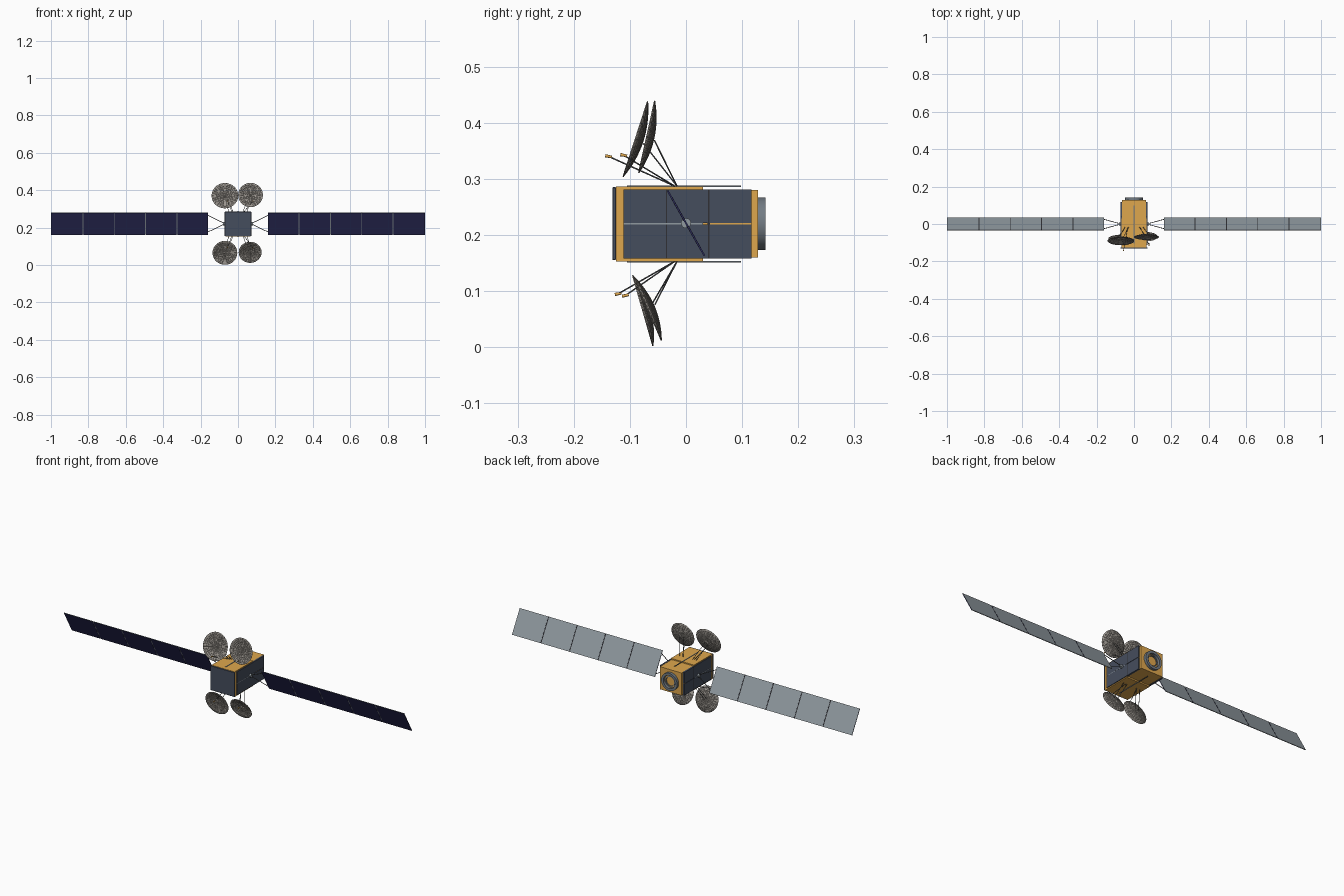
import bpy, bmesh, math
from mathutils import Vector, Matrix

if "Cube" in bpy.data.objects:
    bpy.data.objects.remove(bpy.data.objects["Cube"])


def material(name, rgb):
    m = bpy.data.materials.new(name)
    m.use_nodes = True
    m.diffuse_color = (*rgb, 1)
    m.node_tree.nodes["Principled BSDF"].inputs["Base Color"].default_value = (*rgb, 1)
    return m


GOLD = material("gold foil", (0.74, 0.39, 0.075))
SLATE = material("slate radiator", (0.06, 0.075, 0.11))
NAVY = material("navy solar cell", (0.026, 0.026, 0.11))
GREY = material("panel grey", (0.28, 0.32, 0.35))
STEEL = material("ring steel", (0.17, 0.2, 0.23))
STRUT = material("strut grey", (0.1, 0.105, 0.11))
DARK = material("dark seam", (0.03, 0.03, 0.035))
MESH = material("dish grey", (0.33, 0.305, 0.275))


def add(name, bm, *mats):
    me = bpy.data.meshes.new(name)
    bm.to_mesh(me)
    bm.free()
    ob = bpy.data.objects.new(name, me)
    bpy.context.collection.objects.link(ob)
    for m in mats:
        me.materials.append(m)
    return ob


def box(name, lo, hi, mat, bevel=0):
    lo, hi = Vector(lo), Vector(hi)
    bm = bmesh.new()
    bmesh.ops.create_cube(bm, size=1, matrix=Matrix.Translation((lo + hi) / 2) @ Matrix.Diagonal((*(hi - lo), 1)))
    if bevel:
        bmesh.ops.bevel(bm, geom=bm.edges[:], offset=bevel, segments=1, affect='EDGES')
    return add(name, bm, mat)


def rod(name, a, b, r, mat, r2=None, sides=8):
    a, b = Vector(a), Vector(b)
    turn = (b - a).to_track_quat('Z', 'Y').to_matrix().to_4x4()
    bm = bmesh.new()
    bmesh.ops.create_cone(bm, cap_ends=True, segments=sides, radius1=r, radius2=r if r2 is None else r2,
                          depth=(b - a).length, matrix=Matrix.Translation((a + b) / 2) @ turn)
    ob = add(name, bm, mat)
    smooth(ob)
    return ob


def lathe(name, profile, mat, matrix, steps=32):
    bm = bmesh.new()
    vs = [bm.verts.new((r, 0, z)) for r, z in profile]
    es = [bm.edges.new(p) for p in zip(vs, vs[1:])]
    bmesh.ops.spin(bm, geom=vs + es, cent=(0, 0, 0), axis=(0, 0, 1), angle=math.tau, steps=steps)
    bmesh.ops.remove_doubles(bm, verts=bm.verts[:], dist=1e-5)
    bmesh.ops.recalc_face_normals(bm, faces=bm.faces[:])
    bm.transform(matrix)
    return add(name, bm, mat)


def smooth(ob):
    bpy.ops.object.select_all(action='DESELECT')
    ob.select_set(True)
    bpy.context.view_layer.objects.active = ob
    bpy.ops.object.shade_smooth_by_angle(angle=math.radians(50))


MID = 0.22

# Body: foil box, narrower rear bay, front radiator
box("body_front", (-0.068, -0.125, 0.153), (0.068, 0.03, 0.286), GOLD)
box("body_rear", (-0.064, 0.03, 0.16), (0.064, 0.128, 0.28), GOLD)
box("front_radiator", (-0.071, -0.131, 0.155), (0.071, -0.125, 0.285), SLATE, 0.001)

# Side radiators in three columns and two rows, with dark seams
for s, side in ((1, "left"), (-1, "right")):
    for i, (y0, y1) in enumerate(((-0.111, -0.036), (-0.034, 0.039), (0.042, 0.117))):
        for z0, z1 in ((0.158, MID - 0.001), (MID + 0.001, 0.281)):
            xs = sorted((s * 0.063, s * 0.072))
            box(f"{side}_radiator_{i + 1}", (xs[0], y0, z0), (xs[1], y1, z1), SLATE)
    xs = sorted((s * 0.063, s * 0.0715))
    for y in (-0.035, 0.0405):
        box(f"{side}_radiator_seam", (xs[0], y - 0.002, 0.158), (xs[1], y + 0.002, 0.281), DARK)
    xs = sorted((s * 0.062, s * 0.07))
    box(f"{side}_foil_seam", (xs[0], 0.042, MID - 0.002), (xs[1], 0.117, MID + 0.002), GOLD)
    xs = sorted((s * 0.066, s * 0.0725))
    box(f"{side}_heat_pipe", (xs[0], -0.111, MID - 0.001), (xs[1], 0.03, MID + 0.001), GREY)

# Thin rail along the top and bottom decks
for z, deck in ((0.2865, "top"), (0.1525, "bottom")):
    box(f"{deck}_rail", (-0.002, -0.105, z - 0.0012), (0.002, 0.098, z + 0.0012), STEEL)

# Rear launch ring and inner ring
back = Matrix.Translation((0, 0.128, MID)) @ Matrix.Rotation(-math.pi / 2, 4, 'X')
smooth(lathe("launch_ring", [(0.034, 0), (0.034, 0.014), (0.047, 0.014), (0.047, 0)], STEEL, back))
smooth(lathe("inner_ring", [(0.024, 0), (0.024, 0.005), (0.028, 0.005), (0.028, 0)], STEEL, back))

# Solar wings: tilted panels, joints and yoke
tilt = Matrix.Translation((0, 0, MID + 0.001)) @ Matrix.Rotation(math.radians(29.5), 4, 'X')
HALF, START, PITCH = 0.067, 0.16, 0.168
for s, side in ((1, "left"), (-1, "right")):
    for i in range(5):
        x0 = START + i * PITCH
        xs = sorted((s * x0, s * (x0 + PITCH - 0.005 * (i < 4))))
        panel = box(f"{side}_solar_panel_{i + 1}", (xs[0], -0.0015, -HALF), (xs[1], 0.0015, HALF), GREY)
        panel.data.materials.append(NAVY)
        for f in panel.data.polygons:
            f.material_index = int(f.normal.y < -0.5 or abs(f.normal.x) > 0.5)
        panel.data.transform(tilt)
        if i:
            jx = sorted((s * (x0 - 0.0055), s * (x0 + 0.0005)))
            joint = box(f"{side}_panel_joint", (jx[0], -0.0008, -HALF), (jx[1], 0.0008, HALF), DARK)
            joint.data.materials.append(GREY)
            for f in joint.data.polygons:
                f.material_index = int(f.normal.y < -0.5)
            joint.data.transform(tilt)
    rod(f"{side}_wing_hub", tilt @ Vector((s * 0.064, 0, 0)), tilt @ Vector((s * 0.08, 0, 0)), 0.009, GREY, sides=16)
    for z in (-1, 1):
        rod(f"{side}_yoke_arm", tilt @ Vector((s * 0.076, 0, z * 0.004)),
            tilt @ Vector((s * (START + 0.003), 0, z * 0.052)), 0.0018, STRUT)


# Dish antenna: parabolic bowl with raised mesh, struts, feed horn
def dish(name, centre, radius, lean, feed, root_z):
    c, feed = Vector(centre), Vector(feed)
    s = 1 if c.x > 0 else -1
    up = 1 if root_z > MID else -1
    face = Vector((0, -math.cos(lean), up * math.sin(lean)))
    place = Matrix.Translation(c) @ face.to_track_quat('Z', 'Y').to_matrix().to_4x4()
    depth = 0.2 * radius
    bowl_line = [(radius * k / 8, depth * ((k / 8) ** 2 - 0.75)) for k in range(9)]
    bowl = lathe(name + "_bowl", bowl_line, MESH, place)
    shell = bowl.modifiers.new("thickness", 'SOLIDIFY')
    shell.thickness, shell.offset = 0.001, 0
    smooth(bowl)
    lattice = lathe(name + "_lattice", bowl_line, MESH, place, 28)
    lattice.modifiers.new("wires", 'WIREFRAME').thickness = 0.002

    # Twin struts reach the back of the bowl, one arm carries the feed
    for dx in (-0.01, 0.01):
        rear = place @ Vector((0, 0, -0.75 * depth)) + Vector((dx, 0.001, -up * 0.05 * radius))
        rod(name + "_strut", (s * 0.038 + dx, -0.016, root_z), rear, 0.0013, STRUT)
    rod(name + "_feed_arm", (s * 0.034, -0.02, root_z), feed, 0.0013, STRUT)
    aim = Vector((0, -1, up * 0.2)).normalized()
    rod(name + "_feed_horn", feed + aim * 0.006, feed - aim * 0.006, 0.003, GOLD, 0.0022, 10)


dish("upper_right_dish", (-0.07, -0.087, 0.37), 0.071, math.radians(18), (-0.055, -0.138, 0.34), 0.287)
dish("upper_left_dish", (0.067, -0.067, 0.374), 0.066, math.radians(12.5), (0.08, -0.111, 0.342), 0.287)
dish("lower_right_dish", (-0.07, -0.074, 0.066), 0.066, math.radians(16), (-0.055, -0.121, 0.095), 0.153)
dish("lower_left_dish", (0.065, -0.065, 0.069), 0.061, math.radians(23), (0.08, -0.108, 0.092), 0.153)
